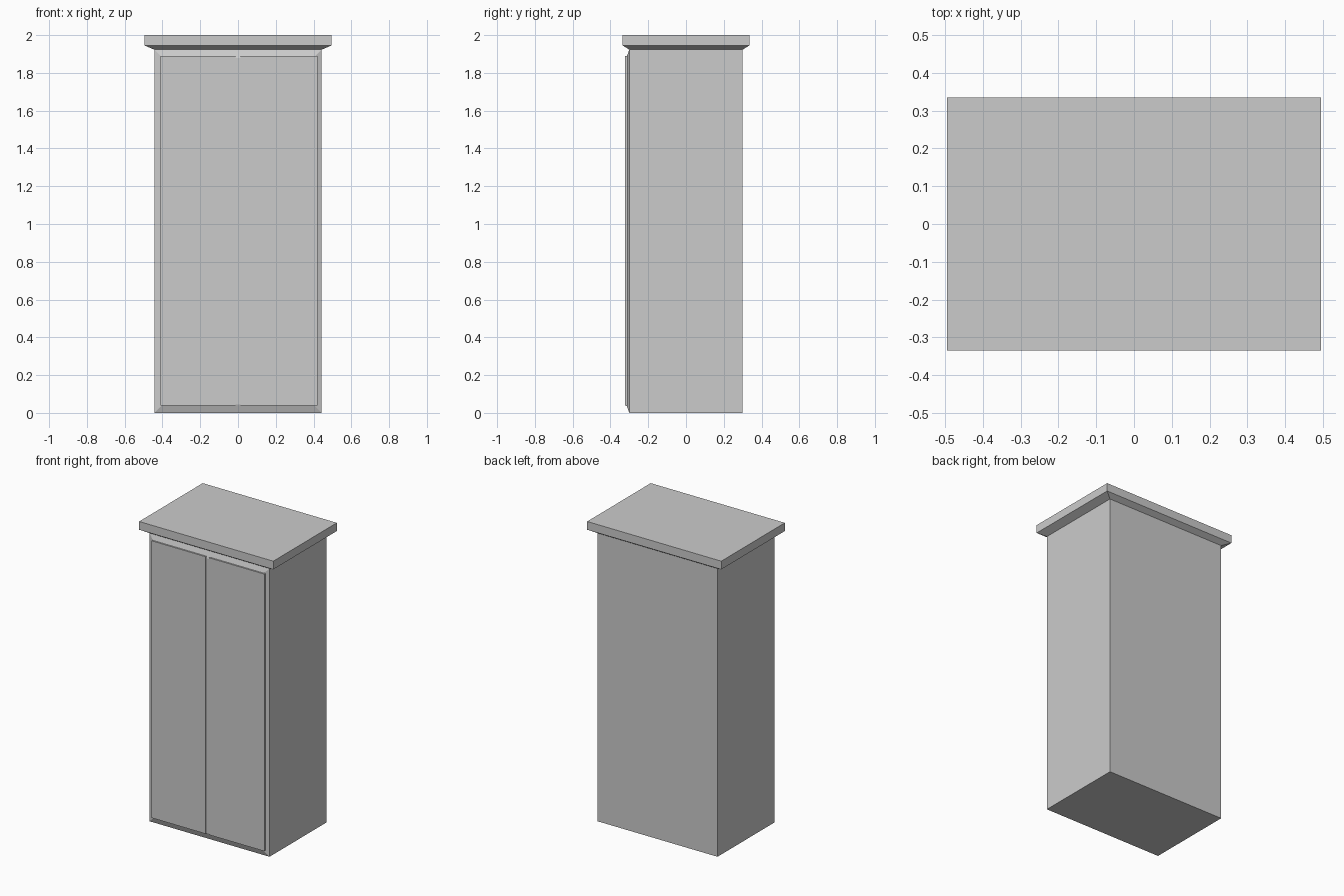
import bpy, bmesh
from mathutils import Vector, Matrix

if "Cube" in bpy.data.objects:
    bpy.data.objects.remove(bpy.data.objects["Cube"])

HX, HY, BODY_TOP = 0.443, 0.30, 1.923


def finish(name, bm):
    bmesh.ops.recalc_face_normals(bm, faces=bm.faces[:])
    mesh = bpy.data.meshes.new(name)
    bm.to_mesh(mesh)
    bm.free()
    obj = bpy.data.objects.new(name, mesh)
    bpy.context.collection.objects.link(obj)
    return obj


def box(lo, hi):
    lo, hi = Vector(lo), Vector(hi)
    bm = bmesh.new()
    bmesh.ops.create_cube(
        bm, size=1,
        matrix=Matrix.Translation((lo + hi) / 2) @ Matrix.Diagonal((*(hi - lo), 1)))
    return bm


def facing(bm, direction):
    bm.normal_update()
    return max(bm.faces, key=lambda f: f.normal.dot(Vector(direction)))


def extrude_top(bm, face, hx, hy, z):
    """Extrude a horizontal face to a new rectangle at height z."""
    new = bmesh.ops.extrude_discrete_faces(bm, faces=[face])["faces"][0]
    for v in new.verts:
        v.co = (hx if v.co.x > 0 else -hx, hy if v.co.y > 0 else -hy, z)
    return new


# Cabinet body with a flared cornice and a raised, bevelled front
bm = box((-HX, -HY, 0), (HX, HY, BODY_TOP))
front = facing(bm, (0, -1, 0))
bmesh.ops.inset_region(bm, faces=[front], thickness=0.063, depth=0)
for v in front.verts:
    v.co.y -= 0.017
top = facing(bm, (0, 0, 1))
top = extrude_top(bm, top, 0.495, 0.335, 1.945)
extrude_top(bm, top, 0.495, 0.335, 2.0)
finish("cabinet_body", bm)

# Two flat doors standing slightly proud of the front
for name, x0, x1 in (("left_door", -0.411, -0.013), ("right_door", 0.013, 0.42)):
    finish(name, box((x0, -0.323, 0.04), (x1, -0.306, 1.889)))
